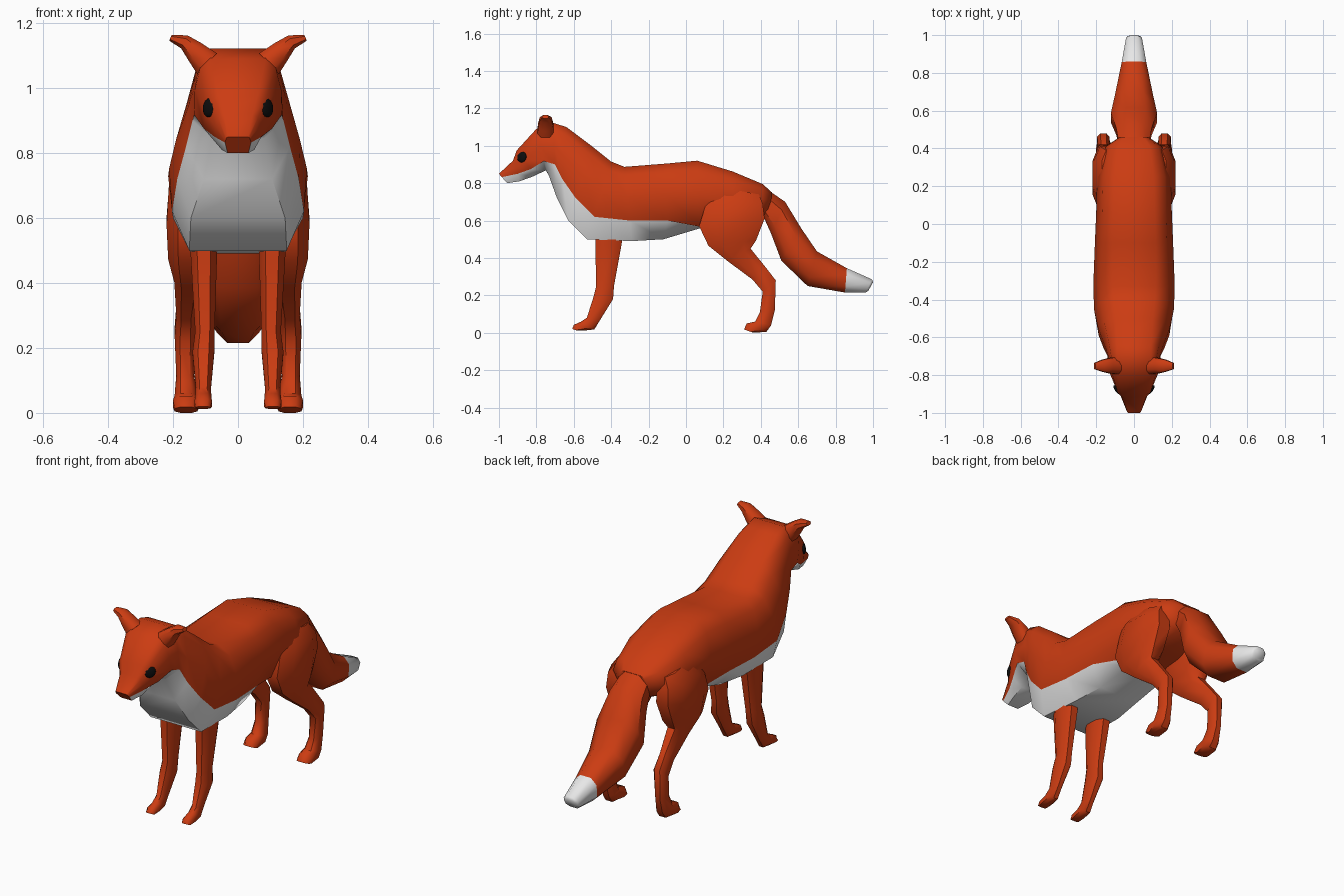
import bpy, bmesh, math
from mathutils import Vector

if "Cube" in bpy.data.objects:
    bpy.data.objects.remove(bpy.data.objects["Cube"])


def material(name, rgb):
    m = bpy.data.materials.new(name)
    m.diffuse_color = (*rgb, 1)
    m.use_nodes = True
    m.node_tree.nodes["Principled BSDF"].inputs["Base Color"].default_value = m.diffuse_color
    return m


ORANGE = material("fox orange", (0.6, 0.045, 0.006))
WHITE = material("white fur", (0.8, 0.8, 0.8))
BLACK = material("eye black", (0.004, 0.004, 0.004))


def finish(obj, mats, mirror=False, angle=50):
    for m in mats:
        obj.data.materials.append(m)
    bpy.ops.object.select_all(action='DESELECT')
    obj.select_set(True)
    bpy.context.view_layer.objects.active = obj
    bpy.ops.object.shade_smooth_by_angle(angle=math.radians(angle))
    if mirror:
        obj.modifiers.new("mirror", 'MIRROR').use_axis[0] = True


def loft(name, rings, mats, rule=lambda ring, side: 0, mirror=False, angle=50):
    """Skin closed rings; rule(ring, side) picks the colour of each face."""
    bm = bmesh.new()
    loops = [[bm.verts.new(p) for p in r] for r in rings]
    n = len(rings[0])
    for i, (a, b) in enumerate(zip(loops, loops[1:])):
        for j in range(n):
            k = (j + 1) % n
            bm.faces.new((a[j], a[k], b[k], b[j])).material_index = rule(i, j)
    bm.faces.new(loops[0])
    bm.faces.new(loops[-1]).material_index = rule(len(rings) - 2, 0)
    bmesh.ops.recalc_face_normals(bm, faces=bm.faces)
    me = bpy.data.meshes.new(name)
    bm.to_mesh(me)
    bm.free()
    obj = bpy.data.objects.new(name, me)
    bpy.context.collection.objects.link(obj)
    finish(obj, mats, mirror, angle)
    return obj


def octagon(c, u, v, k=0.5):
    """Chamfered rectangle about c with half axes u and v."""
    c, u, v = Vector(c), Vector(u), Vector(v)
    return [c + u * a + v * b for a, b in
            ((1, -k), (1, k), (k, 1), (-k, 1), (-1, k), (-1, -k), (-k, -1), (k, -1))]


def limb_ring(p, q, x0, x1):
    """Ring between side-plane points p and q, from x0 to x1."""
    p, q = Vector((0, *p)), Vector((0, *q))
    c = (p + q) / 2
    c.x = (x0 + x1) / 2
    return octagon(c, ((x1 - x0) / 2, 0, 0), (p - q) / 2)


def torso_ring(top, seam, low, wt, wm, ws, wb):
    """Half widths at the back, flank, colour seam and underside."""
    t, s, b = (Vector((0, *p)) for p in (top, seam, low))
    half = [(t, wt), (t.lerp(s, 0.16), wt * 0.35 + wm * 0.65),
            (t.lerp(s, 0.55), wm), (s, ws), (b, wb)]
    right = [p + Vector((w, 0, 0)) for p, w in half]
    left = [p - Vector((w, 0, 0)) for p, w in reversed(half)]
    return right + left


# Head, neck and torso in one skin, nose to rump
torso = [
    ((-1.00, .85), (-.985, .832), (-.955, .80), .030, .038, .040, .032),
    ((-.925, .92), (-.90, .85), (-.89, .81), .045, .070, .072, .050),
    ((-.905, .975), (-.83, .875), (-.82, .835), .060, .098, .105, .055),
    ((-.80, 1.09), (-.76, .918), (-.75, .868), .085, .133, .135, .070),
    ((-.71, 1.122), (-.70, .90), (-.735, .845), .090, .135, .140, .080),
    ((-.64, 1.10), (-.66, .82), (-.69, .72), .090, .152, .160, .105),
    ((-.50, .995), (-.59, .72), (-.63, .60), .100, .190, .187, .145),
    ((-.40, .915), (-.49, .62), (-.53, .50), .110, .212, .203, .150),
    ((-.33, .887), (-.30, .60), (-.29, .49), .115, .215, .200, .140),
    ((-.10, .905), (-.10, .60), (-.12, .50), .115, .207, .190, .120),
    ((.06, .92), (.07, .568), (.08, .560), .110, .200, .150, .080),
    ((.25, .862), (.25, .585), (.25, .575), .105, .195, .140, .080),
    ((.41, .795), (.41, .64), (.41, .62), .085, .150, .110, .060),
    ((.46, .75), (.45, .67), (.44, .65), .050, .085, .070, .040),
]
# Underside faces below the seam are white, from the nose to the belly
loft("body", [torso_ring(*r) for r in torso], [ORANGE, WHITE],
     lambda i, j: int(j in (3, 4, 5) and i < 10))

# Tail with a white tip
tail = [
    ((.40, .79), (.41, .63), .075),
    ((.53, .70), (.455, .53), .095),
    ((.615, .56), (.51, .385), .122),
    ((.70, .435), (.65, .25), .100),
    ((.86, .345), (.85, .215), .065),
    ((.995, .285), (.96, .215), .042),
    ((1.0, .27), (.975, .225), .034),
]
loft("tail", [limb_ring(p, q, -w, w) for p, q, w in tail], [ORANGE, WHITE],
     lambda i, j: int(i >= 4))

# Hind legs: haunch, hock and paw
hind = [
    ((.17, .78), (.39, .74), .08, .17),
    ((.11, .70), (.41, .69), .08, .213),
    ((.07, .57), (.42, .61), .08, .220),
    ((.12, .465), (.375, .495), .09, .215),
    ((.22, .385), (.345, .45), .11, .196),
    ((.355, .285), (.43, .345), .13, .19),
    ((.41, .22), (.48, .28), .13, .195),
    ((.395, .11), (.475, .12), .135, .19),
    ((.37, .06), (.455, .04), .125, .195),
    ((.325, .05), (.43, .005), .12, .20),
    ((.31, .018), (.36, .0), .125, .195),
]
loft("hind_legs", [limb_ring(*r) for r in hind], [ORANGE], mirror=True)

# Front legs
fore = [
    ((-.48, .58), (-.33, .58), .065, .150),
    ((-.485, .47), (-.345, .47), .065, .145),
    ((-.48, .25), (-.385, .25), .072, .132),
    ((-.495, .19), (-.39, .18), .073, .140),
    ((-.53, .08), (-.455, .075), .083, .130),
    ((-.56, .06), (-.49, .018), .082, .132),
    ((-.60, .042), (-.54, .012), .080, .134),
    ((-.608, .02), (-.585, .012), .085, .130),
]
loft("front_legs", [limb_ring(*r) for r in fore], [ORANGE], mirror=True)

# Ears sweeping out from the top corners of the head
ear = [
    octagon((.095, -.75, 1.075), (.030, 0, -.032), (0, .045, 0)),
    octagon((.130, -.75, 1.108), (.018, 0, -.030), (0, .040, 0)),
    octagon((.165, -.75, 1.142), (.010, 0, -.020), (0, .032, 0)),
    octagon((.208, -.752, 1.155), (.004, 0, -.009), (0, .017, 0)),
]
loft("ears", ear, [ORANGE], mirror=True)

# Eyes: flattened balls set into the sides of the face
bm = bmesh.new()
bmesh.ops.create_uvsphere(bm, u_segments=16, v_segments=10, radius=0.03)
aim = Vector((.78, -.6, .12)).to_track_quat('Z', 'Y')
for v in bm.verts:
    v.co.z *= 0.4
    v.co = aim @ v.co + Vector((.088, -.878, .94))
mesh = bpy.data.meshes.new("eyes")
bm.to_mesh(mesh)
bm.free()
eyes = bpy.data.objects.new("eyes", mesh)
bpy.context.collection.objects.link(eyes)
finish(eyes, [BLACK], mirror=True)
